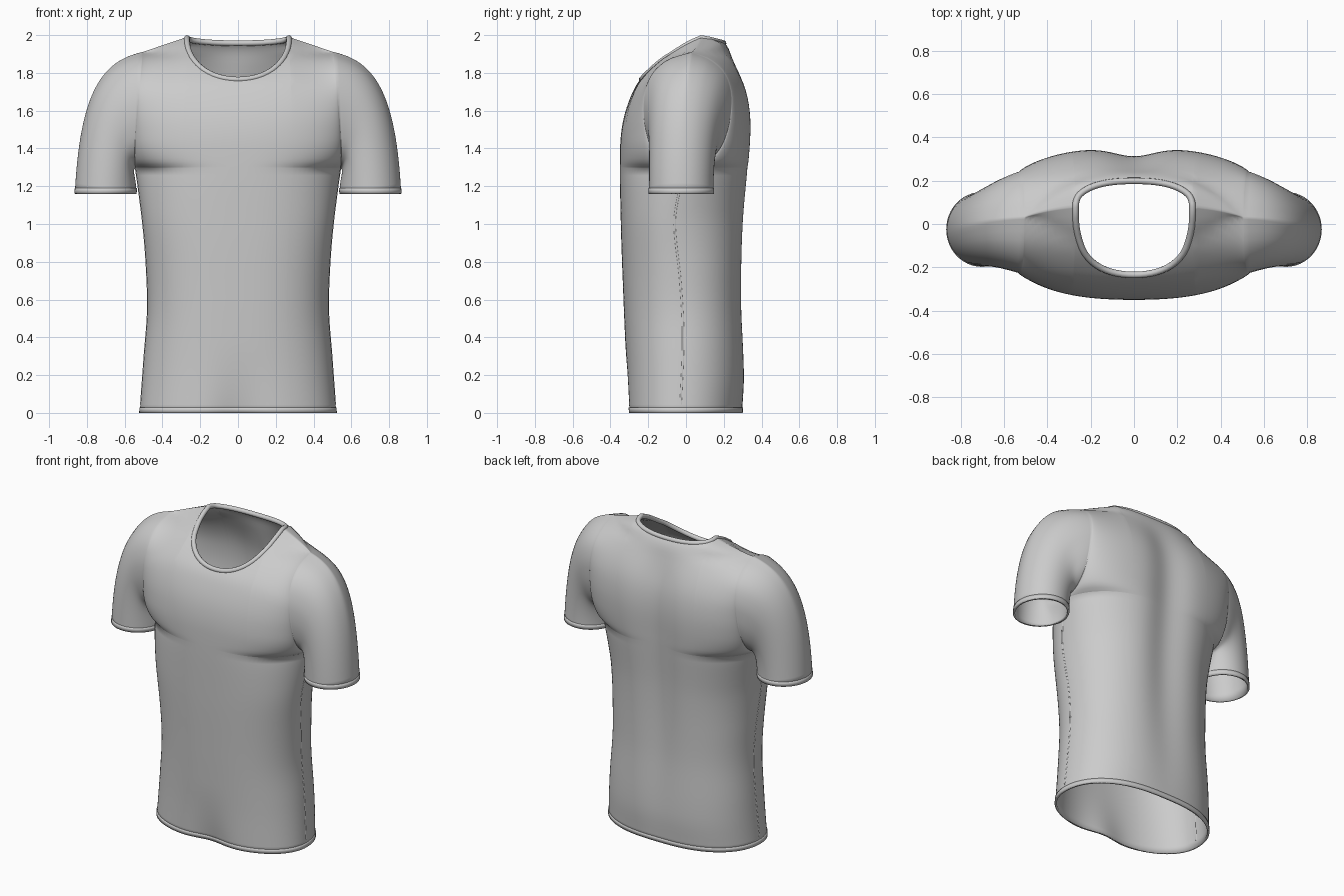
import bpy, bmesh, math
from mathutils import Vector

if "Cube" in bpy.data.objects:
    bpy.data.objects.remove(bpy.data.objects["Cube"])

XN, ZT, ZA = 0.54, 1.985, 1.30      # neck fraction, ridge height, armpit height
LOW, UP, NECK, SHO = 30, 28, 16, 16  # grid resolution


def smooth(knots, v):
    """Smooth interpolation through (position, value) knots."""
    v = min(max(v, knots[0][0]), knots[-1][0])
    i = 0
    while i < len(knots) - 2 and v > knots[i + 1][0]:
        i += 1

    def slope(k):
        a, b = knots[max(k - 1, 0)], knots[min(k + 1, len(knots) - 1)]
        return (b[1] - a[1]) / (b[0] - a[0])
    (x0, y0), (x1, y1) = knots[i], knots[i + 1]
    h = x1 - x0
    t = (v - x0) / h
    return (y0 * (1 + 2 * t) * (1 - t) ** 2 + y1 * t * t * (3 - 2 * t)
            + h * slope(i) * t * (1 - t) ** 2 + h * slope(i + 1) * t * t * (t - 1))


# Body profiles by height
WIDTH = [(0, .515), (.3, .493), (.55, .475), (.8, .483), (1, .5), (1.2, .525), (1.35, .543), (1.6, .53), (1.985, .5)]
SEAM = [(0, -.03), (.4, -.015), (.7, -.03), (1, -.06), (1.15, -.04), (1.3, 0)]
FRONT = [(0, -.308), (.25, -.312), (.6, -.326), (1, -.34), (1.4, -.344), (1.55, -.327), (1.68, -.285),
         (1.765, -.235), (1.89, -.1), (1.95, 0), (1.985, .09)]
BACK = [(0, .292), (.2, .308), (.6, .3), (1, .312), (1.35, .34), (1.55, .346), (1.7, .322),
        (1.85, .258), (1.955, .2), (1.975, .15), (1.985, .09)]
ARM_F = [(1.3, 0), (1.33, -.1), (1.4, -.175), (1.5, -.21), (1.6, -.222), (1.7, -.213), (1.8, -.17), (1.87, -.085), (1.905, .03)]
ARM_B = [(1.3, 0), (1.33, .1), (1.4, .175), (1.5, .218), (1.6, .235), (1.7, .235), (1.8, .2), (1.87, .12), (1.905, .03)]
SPINE = [(0, 0), (.4, .015), (1, .035), (1.7, .035), (1.93, 0), (2, 0)]


def column(i):
    if i <= NECK:
        return XN * math.sin(math.pi / 2 * i / NECK)
    return XN + (1 - XN) * math.sin(math.pi / 2 * (i - NECK) / SHO)


def top(X, back):
    if X >= XN:
        return ZT - 0.08 * (X - XN) / (1 - XN)
    low = 1.957 if back else 1.765
    return low + (ZT - low) * (1 - math.sqrt(max(0, 1 - (X / XN) ** 2.1)))


def point(i, r, back):
    X = column(i)
    if r <= LOW:
        z = ZA * r / LOW
        k = 0
    else:
        k = (1 - math.cos(math.pi * (r - LOW) / UP)) / 2
        z = ZA + k * (top(X, back) - ZA)
    zp = z
    if X > XN:
        zp += (ZT - top(X, back)) * k
    edge = smooth(SEAM, z) if z <= ZA else smooth(ARM_B if back else ARM_F, z)
    m = smooth([(0, 2.1), (1.2, 2), (1.5, 1.4), (2, 1.2)], z)
    g = max(0, 1 - X ** 2.6) ** (1 / m)
    y = edge + (smooth(BACK if back else FRONT, zp) - edge) * g
    x = X * smooth(WIDTH, z)
    if back:
        y -= smooth(SPINE, z) * math.exp(-(x / .13) ** 2)
    elif z < .4:
        y += .035 * (1 - z / .4) ** 2 * math.exp(-(x / .13) ** 2)
    return Vector((x, y, z))


def make(name, grids, thick, mirror=True):
    """Join grids of points into one smooth cloth object."""
    bm = bmesh.new()
    for grid in grids:
        rows = [[bm.verts.new(p) for p in row] for row in grid]
        for a, b in zip(rows, rows[1:]):
            for j in range(len(a) - 1):
                bm.faces.new((a[j], a[j + 1], b[j + 1], b[j]))
    bmesh.ops.remove_doubles(bm, verts=bm.verts, dist=0.0004)
    bmesh.ops.recalc_face_normals(bm, faces=bm.faces)
    bm.normal_update()
    f = min(bm.faces, key=lambda q: q.calc_center_median().y)
    if f.normal.y > 0:
        bmesh.ops.reverse_faces(bm, faces=bm.faces)
    for f in bm.faces:
        f.smooth = True
    me = bpy.data.meshes.new(name)
    bm.to_mesh(me)
    bm.free()
    ob = bpy.data.objects.new(name, me)
    bpy.context.collection.objects.link(ob)
    if mirror:
        mod = ob.modifiers.new("Mirror", 'MIRROR')
        mod.use_clip = True
    mod = ob.modifiers.new("Solidify", 'SOLIDIFY')
    mod.thickness = thick
    mod.offset = 0
    return ob


def tube(name, pts, radius, cyclic=False, mirror=True):
    cu = bpy.data.curves.new(name, 'CURVE')
    cu.dimensions = '3D'
    cu.bevel_depth = radius
    cu.bevel_resolution = 3
    cu.use_fill_caps = True
    for s in ((1, -1) if mirror else (1,)):
        sp = cu.splines.new('POLY')
        sp.points.add(len(pts) - 1)
        for q, p in zip(sp.points, pts):
            q.co = (p[0] * s, p[1], p[2], 1)
        sp.use_cyclic_u = cyclic
        sp.use_smooth = True
    ob = bpy.data.objects.new(name, cu)
    bpy.context.collection.objects.link(ob)


# Front and back panels
N, R = NECK + SHO, LOW + UP
front = [[point(i, r, False) for i in range(N + 1)] for r in range(R + 1)]
back = [[point(i, r, True) for i in range(N + 1)] for r in range(R + 1)]

# Sleeve lofted from the armhole down to the cuff
hole = [front[r][N] for r in range(LOW, R + 1)] + [back[r][N] for r in range(R - 1, LOW, -1)]
paths = []
for j, p0 in enumerate(hole):
    a = 2 * math.pi * j / len(hole)
    p1 = Vector((.702 - .157 * math.cos(a), -.025 - .165 * math.sin(a), 1.16))
    d = (p1 - p0).length
    c1 = p0 + Vector((1, -1.4 * p0.y, -.22)) * (.25 * d)
    c2 = p1 + Vector((-.05, 0, 1)) * (.66 * d)
    path = []
    for k in range(29):
        t = k / 28
        path.append(p0 * (1 - t) ** 3 + c1 * 3 * t * (1 - t) ** 2 + c2 * 3 * t * t * (1 - t) + p1 * t ** 3)
    paths.append(path)
paths.append(paths[0])
make("shirt_body_and_sleeves", [front, back, paths], .01)

# Folded hem and cuff bands
def at_height(lo, hi, z):
    return lo.lerp(hi, (z - lo.z) / (hi.z - lo.z))


ring = list(zip(front[0], front[1])) + list(zip(back[0], back[1]))[::-1]
make("bottom_hem", [[[Vector((p.x * 1.005, p.y * 1.008, z)) for p in (at_height(a, b, z) for a, b in ring)]
                     for z in (0, .015, .028)]], .012)
cuff = []
for z in (1.16, 1.175, 1.19):
    row = []
    for j in range(49):
        a = 2 * math.pi * j / 48
        row.append(Vector((.702 - .003 * (z - 1.16) / .03 - .16 * math.cos(a), -.025 - .168 * math.sin(a), z)))
    cuff.append(row)
make("sleeve_cuff", [cuff], .01)

# Neck band
half = [front[R][i] for i in range(NECK + 1)] + [back[R][i] for i in range(NECK - 1, -1, -1)]
loop = half + [Vector((-p.x, p.y, p.z)) for p in half[-2:0:-1]]
tube("neck_band", loop, .015, cyclic=True, mirror=False)

# Stitched seams
tube("armhole_seam", hole, .004, cyclic=True)
tube("side_seam", [front[r][N] for r in range(1, LOW + 1)], .007)
tube("shoulder_seam", [front[R][i] for i in range(NECK, N + 1)], .004)
